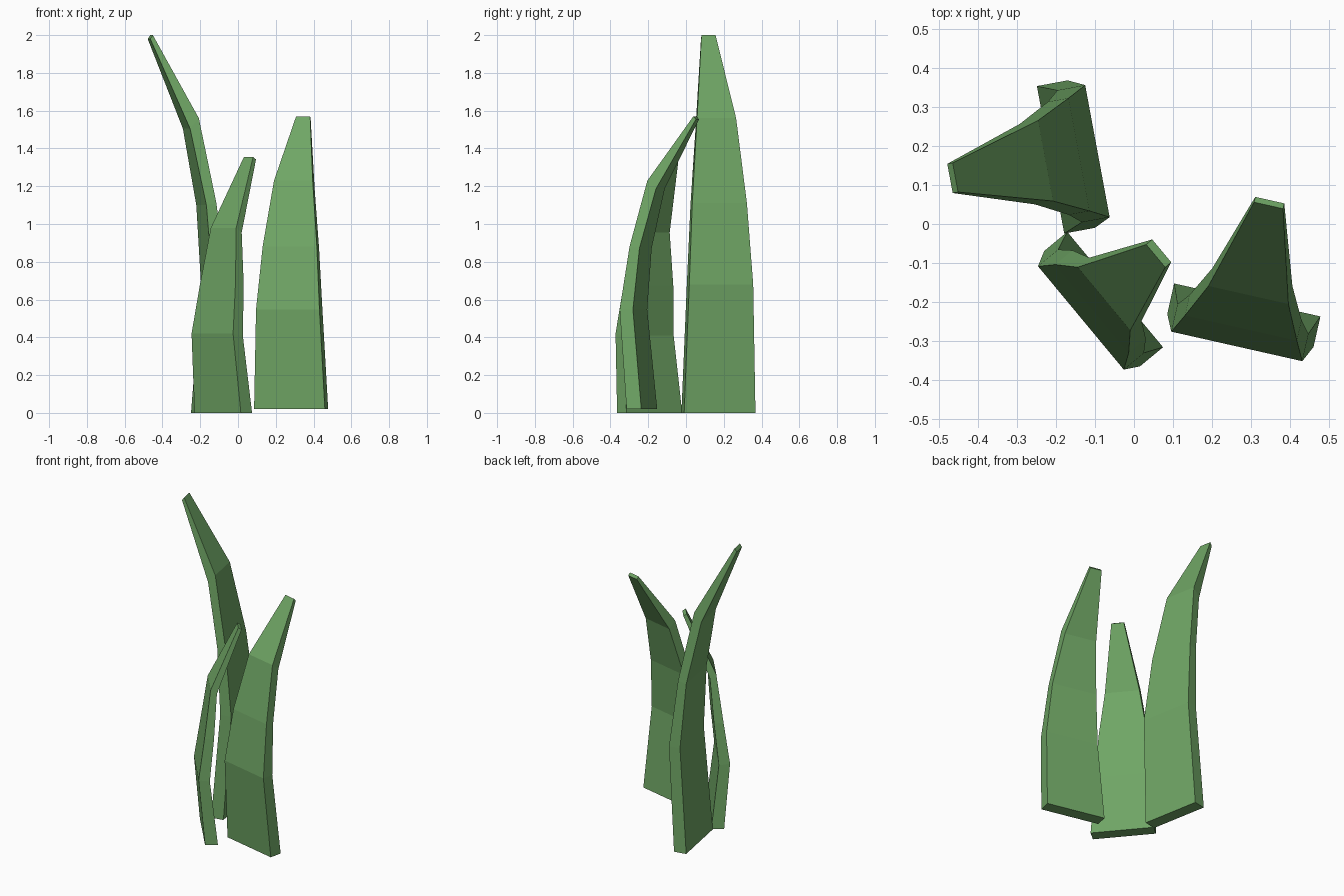
import bpy, bmesh
from math import radians, cos, sin

if "Cube" in bpy.data.objects:
    bpy.data.objects.remove(bpy.data.objects["Cube"])

green = bpy.data.materials.new("leaf_green")
green.diffuse_color = (0.16, 0.38, 0.13, 1)
green.use_nodes = True
green.node_tree.nodes["Principled BSDF"].inputs["Base Color"].default_value = green.diffuse_color

# half width of the blade at each of its five levels
HALF_WIDTH = [0.192, 0.172, 0.147, 0.105, 0.038]

# (inner offset, inner height, outer offset, outer height) per level
LONG = [(0, 0, 0.08, 0), (-0.042, 0.68, 0.03, 0.68), (0.006, 1.11, 0.06, 1.10),
        (0.093, 1.56, 0.14, 1.505), (0.328, 2.0, 0.342, 1.98)]
SHORT = [(0, 0, 0.077, 0), (-0.037, 0.42, 0.03, 0.41), (0.0, 0.68, 0.057, 0.675),
         (0.04, 0.98, 0.078, 0.955), (0.212, 1.355, 0.232, 1.342)]


def blade(name, profile, origin, yaw, z_scale=1.0):
    """Loft a tapering blade that bends towards the yaw direction."""
    c, s = cos(radians(yaw)), sin(radians(yaw))
    ox, oy, oz = origin
    bm = bmesh.new()

    def vert(d, w, z):
        return bm.verts.new((ox + d * c - w * s, oy + d * s + w * c, oz + z * z_scale))

    rings = [[vert(di, -w, zi), vert(do, -w, zo), vert(do, w, zo), vert(di, w, zi)]
             for (di, zi, do, zo), w in zip(profile, HALF_WIDTH)]
    for a, b in zip(rings, rings[1:]):
        for i in range(4):
            j = (i + 1) % 4
            bm.faces.new((a[i], a[j], b[j], b[i]))
    bm.faces.new(rings[0][::-1])
    bm.faces.new(rings[-1])
    bmesh.ops.recalc_face_normals(bm, faces=bm.faces)
    mesh = bpy.data.meshes.new(name)
    bm.to_mesh(mesh)
    bm.free()
    mesh.materials.append(green)
    obj = bpy.data.objects.new(name, mesh)
    bpy.context.collection.objects.link(obj)


# three blades of the tuft
blade("tall_blade", LONG, (-0.135, 0.179, 0), 190.5)
blade("middle_blade", LONG, (0.2725, -0.2725, 0.02), 77.3, 0.775)
blade("short_blade", SHORT, (-0.1075, -0.217, 0), 39.7)
